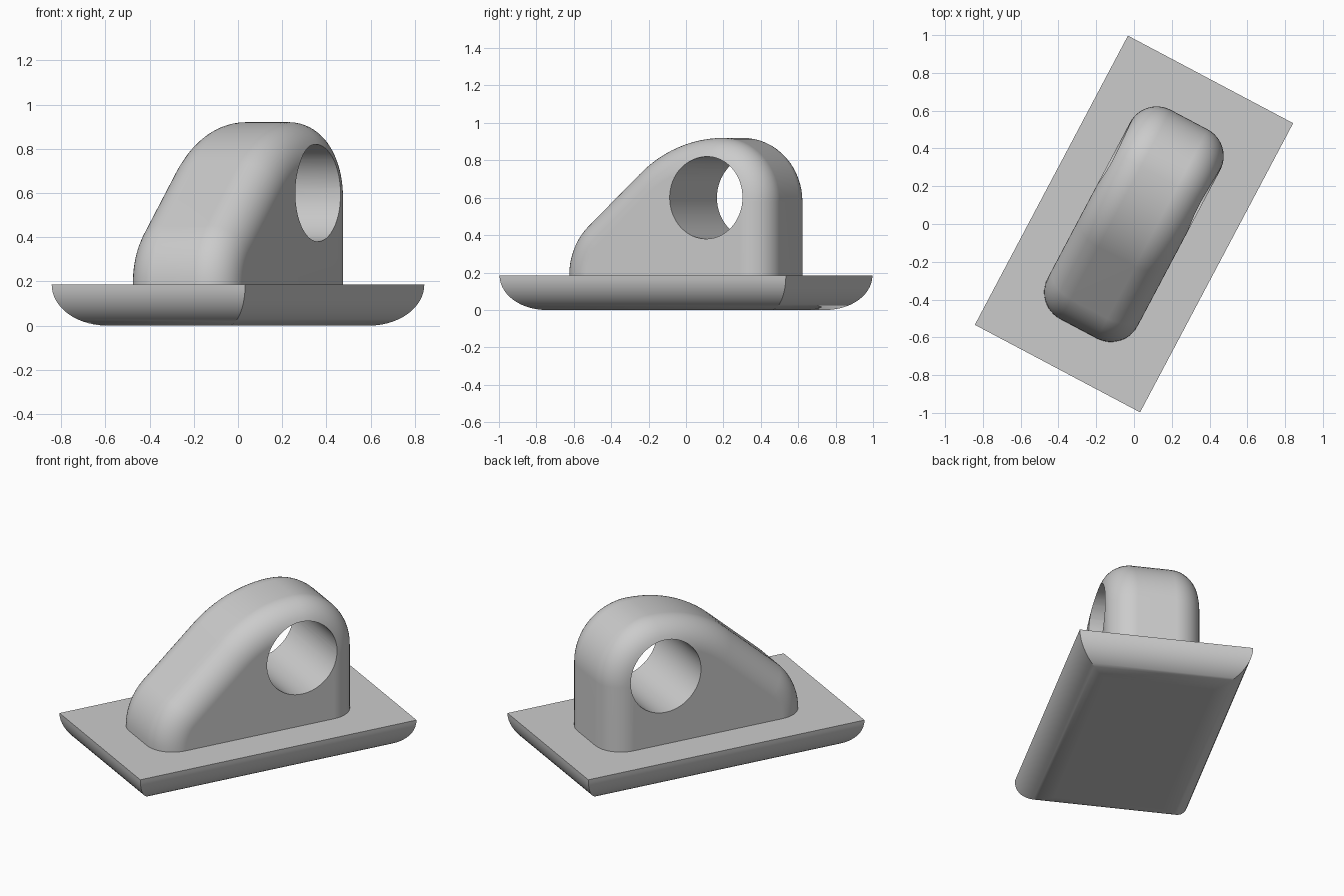
import bpy, bmesh
from math import sin, cos, pi, radians
from mathutils import Vector

cube = bpy.data.objects.get("Cube")
if cube:
    bpy.data.objects.remove(cube, do_unlink=True)

TURN = radians(62.1)      # heading of the long axis
BASE_TOP = 0.185

grey = bpy.data.materials.new("plain_grey")
grey.use_nodes = True
grey.diffuse_color = (0.6, 0.6, 0.6, 1)
grey.node_tree.nodes["Principled BSDF"].inputs["Base Color"].default_value = (0.6, 0.6, 0.6, 1)


def loft(name, rings):
    """Skin a stack of closed rings and cap both ends."""
    bm = bmesh.new()
    loops = [[bm.verts.new(p) for p in ring] for ring in rings]
    for a, b in zip(loops, loops[1:]):
        for i in range(len(a)):
            j = (i + 1) % len(a)
            bm.faces.new((a[i], a[j], b[j], b[i]))
    bm.faces.new(loops[0])
    bm.faces.new(loops[-1])
    bmesh.ops.recalc_face_normals(bm, faces=bm.faces)
    mesh = bpy.data.meshes.new(name)
    bm.to_mesh(mesh)
    bm.free()
    mesh.materials.append(grey)
    ob = bpy.data.objects.new(name, mesh)
    ob.rotation_euler.z = TURN
    bpy.context.collection.objects.link(ob)
    return ob


def select(ob):
    bpy.ops.object.select_all(action='DESELECT')
    ob.select_set(True)
    bpy.context.view_layer.objects.active = ob


def smooth(ob):
    select(ob)
    bpy.ops.object.shade_smooth_by_angle(angle=radians(35))
    mod = ob.modifiers.new("even_normals", 'WEIGHTED_NORMAL')
    mod.keep_sharp = True


# Base plate: rectangle with quarter-round underside and mitred corners
def plate_ring(a, hx=0.866, hy=0.495):
    d, z = BASE_TOP * (1 - cos(a)), BASE_TOP * (1 - sin(a))
    x, y = hx - d, hy - d
    return [(x, y, z), (-x, y, z), (-x, -y, z), (x, -y, z)]


base = loft("base_plate", [plate_ring(pi / 2 * i / 14) for i in range(15)])
smooth(base)

# Lug outline: upright back, rounded crown, sloping front, rounded toe
HALF_W, FILLET, SLOPE = 0.27, 0.16, 42
FOOT = 0.17
ARCS = [  # centre x, centre z, radius, start angle, end angle, steps
    (0.285, 0.58, 0.34, 0, 90, 16),
    (0.285, 0.20, 0.72, 90, 90 + SLOPE, 12),
    (-0.267, 0.188, 0.36, 90 + SLOPE, 180, 10),
]


def outline(inset, y):
    pts = [(0.625 - inset, y, FOOT)]
    for cx, cz, r, a0, a1, n in ARCS:
        for i in range(n + 1):
            if i == 0 and a0 == 90:
                continue          # shared with the previous arc
            a = radians(a0 + (a1 - a0) * i / n)
            pts.append((cx + (r - inset) * cos(a), y, cz + (r - inset) * sin(a)))
    pts.append((-0.627 + inset, y, FOOT))
    return pts


rings = []
for side in (-1, 1):
    for i in range(13):
        a = pi / 2 * (i if side > 0 else 12 - i) / 12
        rings.append(outline(FILLET * (1 - cos(a)),
                             side * (HALF_W - FILLET + FILLET * sin(a))))
lug = loft("lug", rings)

# Round through-hole across the lug
ring = [Vector((0.264 + 0.22 * cos(2 * pi * i / 64), 0, 0.6 + 0.22 * sin(2 * pi * i / 64)))
        for i in range(64)]
cutter = loft("hole_cutter", [[p + Vector((0, y, 0)) for p in ring] for y in (-0.5, 0.5)])
cutter.hide_render = True
cut = lug.modifiers.new("hole", 'BOOLEAN')
cut.operation = 'DIFFERENCE'
cut.solver = 'EXACT'
cut.object = cutter
select(lug)
bpy.ops.object.modifier_apply(modifier=cut.name)
bpy.data.objects.remove(cutter, do_unlink=True)
smooth(lug)
